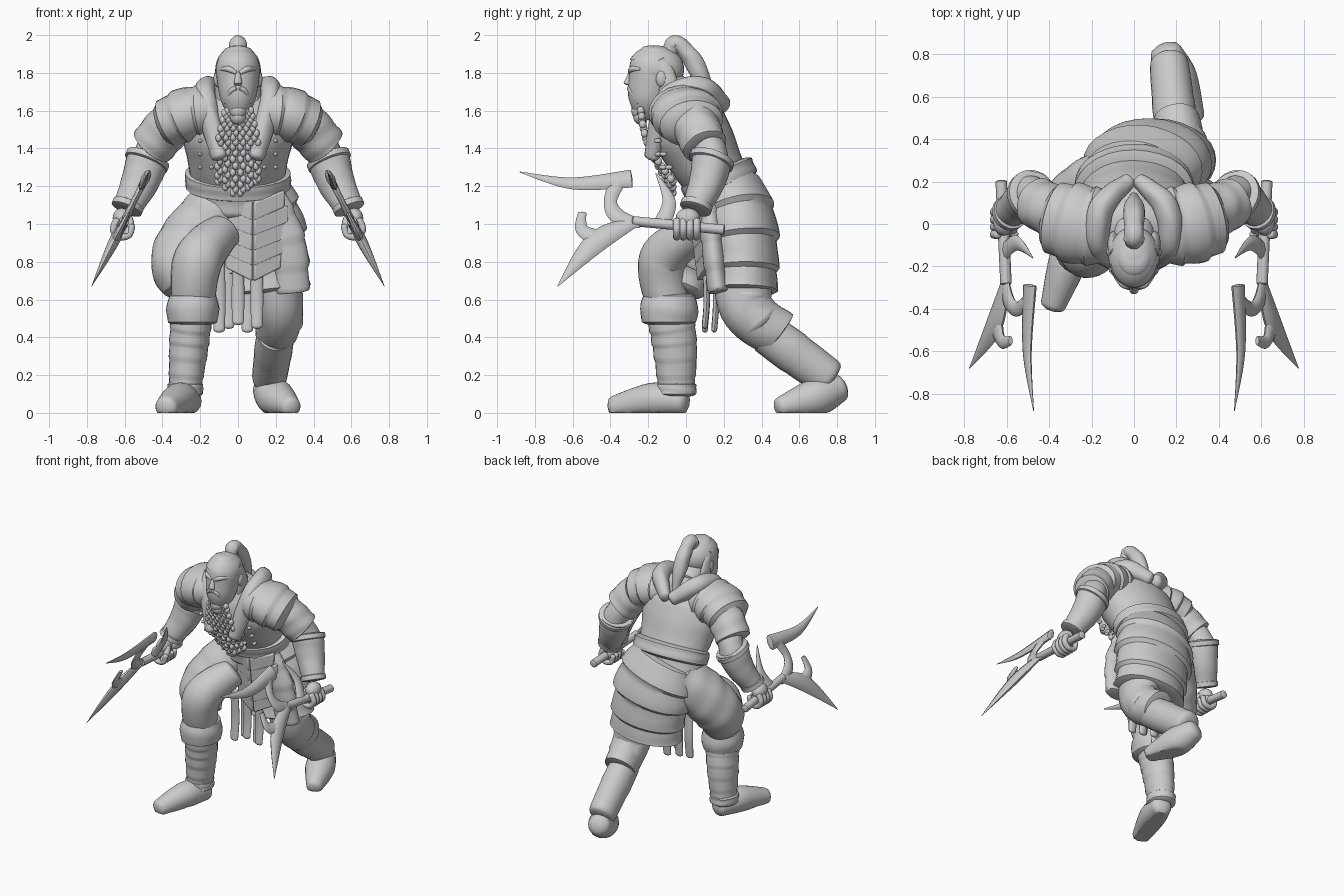
import bpy, bmesh, math
from mathutils import Vector, Matrix

old = bpy.data.objects.get("Cube")
if old:
    bpy.data.objects.remove(old, do_unlink=True)

GREY = (.6, .6, .6, 1)
mat = bpy.data.materials.new("plain grey")
mat.use_nodes = True
mat.diffuse_color = GREY
mat.node_tree.nodes["Principled BSDF"].inputs["Base Color"].default_value = GREY
AXIS_X, AXIS_Y, AXIS_Z = Matrix.Identity(3)


def finish(name, bm):
    """Turn the bmesh into a smooth object with sharp creases."""
    bmesh.ops.recalc_face_normals(bm, faces=bm.faces)
    mesh = bpy.data.meshes.new(name)
    bm.to_mesh(mesh)
    bm.free()
    mesh.materials.append(mat)
    mesh.shade_smooth()
    mesh.set_sharp_from_angle(angle=math.radians(40))
    ob = bpy.data.objects.new(name, mesh)
    bpy.context.collection.objects.link(ob)
    return ob


def spline(keys, t):
    """Point on a smooth curve through the keys, t from 0 to 1."""
    last = len(keys) - 1
    i = min(int(t * last), last - 1)
    f = t * last - i
    a, b, c, d = (Vector(keys[max(0, min(last, i + k))]) for k in (-1, 0, 1, 2))
    return b + f / 2 * (c - a + f * (2 * a - 5 * b + 4 * c - d + f * (3 * (b - c) + d - a)))


def tube(name, path, radii, squash=1, bands=0, ridge=.08, folds=0, dome=.25, ref=AXIS_X, flip=1, seg=28):
    """Oval tube along a path; bands make overlapping layers, folds make cloth creases."""
    path = [Vector((x * flip, y, z)) for x, y, z in path]
    sizes = [(r, 0) for r in radii]
    steps = max(10 * (len(path) - 1), bands * 6)
    rows = []
    for i in range(steps + 1):
        t = i / steps
        tangent = (spline(path, min(1, t + .02)) - spline(path, max(0, t - .02))).normalized()
        layer = 1 + ridge * ((t * bands) % 1 - .5) if bands else 1
        rows.append((spline(path, t), spline(sizes, t).x * layer, tangent))

    def rounded(row, side):
        centre, radius, tangent = row
        return [(centre + tangent * side * dome * radius * math.sin(w), radius * math.cos(w), tangent)
                for w in (.5, 1, 1.4)]

    rows = rounded(rows[0], -1)[::-1] + rows + rounded(rows[-1], 1)
    bm = bmesh.new()
    rings = []
    for j, (centre, radius, tangent) in enumerate(rows):
        wide = (ref - tangent * ref.dot(tangent)).normalized()
        deep = tangent.cross(wide) * squash
        ring = []
        for k in range(seg):
            w = k / seg * math.tau
            crease = 1 + folds * (math.sin(5 * w + j / 3) + math.sin(j + 2 * math.sin(w))) / 2
            co = centre + (wide * math.cos(w) + deep * math.sin(w)) * radius * crease
            co.z = max(co.z, 0)
            ring.append(bm.verts.new(co))
        rings.append(ring)
    for low, high in zip(rings, rings[1:]):
        for k in range(seg):
            nxt = (k + 1) % seg
            bm.faces.new((low[k], low[nxt], high[nxt], high[k]))
    bm.faces.new(rings[0])
    bm.faces.new(rings[-1])
    return finish(name, bm)


def blobs(name, centres, radii):
    """One mesh made of equal ellipsoids."""
    bm = bmesh.new()
    for centre in centres:
        bmesh.ops.create_uvsphere(bm, u_segments=14, v_segments=10, radius=1,
                                  matrix=Matrix.Translation(centre) @ Matrix.Diagonal((*radii, 1)))
    return finish(name, bm)


def plate(name, outline, origin, across, up, thick):
    """Flat outline thickened evenly to both sides, with softened edges."""
    bm = bmesh.new()
    half = across.cross(up).normalized() * thick / 2
    back, front = ([bm.verts.new(Vector(origin) + across * p + up * q + half * side) for p, q in outline]
                   for side in (-1, 1))
    bm.faces.new(back)
    bm.faces.new(front)
    for i in range(len(back)):
        bm.faces.new((back[i - 1], back[i], front[i], front[i - 1]))
    soft = finish(name, bm).modifiers.new("soft edge", "BEVEL")
    soft.width = thick / 6
    soft.segments = 2


# Torso, neck and belt
pelvis, waist, chest, collar = (0, .2, 1.1), (0, .15, 1.25), (0, .02, 1.5), (0, -.03, 1.67)
tube("torso", [pelvis, waist, chest, collar], (.25, .25, .29, .19), squash=.7, folds=.015)
tube("neck", [collar, (0, -.12, 1.75)], (.1, .09))
tube("belt", [(0, .19, 1.2), (0, .16, 1.27)], (.28, .28), squash=.73, dome=.1, folds=.01)
for side in (-1, 1):
    for row in range(3):
        studs = [(side * (.14 + .06 * k), .03 * k - .12 - .03 * row, 1.3 + .07 * row) for k in range(2)]
        blobs("vest_stud", studs, (.012, .02, .012))

# Head and face
tube("head", [(0, -.23, 1.57), (0, -.18, 1.75), (0, -.15, 1.91)], (.04, .09, .11, .115, .08), squash=1.15, dome=.4)
tube("nose", [(0, -.29, 1.8), (0, -.31, 1.74)], (.014, .022), seg=14)
blobs("lips", [(0, -.28, z) for z in (1.65, 1.69)], (.035, .02, .012))
blobs("chin_beard", [(0, -.25, 1.6), (0, -.24, 1.57)], (.045, .04, .045))
for side in (1, -1):
    tube("brow", [(.01, -.295, 1.8), (.05, -.285, 1.82), (.09, -.24, 1.82)], (.012, .016, .01),
         flip=side, ref=AXIS_Z, seg=12)
    tube("moustache", [(.01, -.3, 1.72), (.04, -.29, 1.7), (.06, -.25, 1.64)], (.014, .012),
         flip=side, ref=AXIS_Z, seg=12)
    blobs("ear", [(side * .11, -.13, 1.77)], (.02, .03, .045))
    tube("side_hair", [(.09, -.15, 1.86), (.1, -.1, 1.77), (.09, -.08, 1.65)], (.022, .028), squash=2,
         flip=side, folds=.05)

# Hair cap, cut open over the face, with the topknot
bm = bmesh.new()
bmesh.ops.create_uvsphere(bm, u_segments=32, v_segments=24, radius=1,
                          matrix=Matrix.Translation((0, -.16, 1.82)) @ Matrix.Diagonal((.12, .15, .125, 1)))
bmesh.ops.delete(bm, geom=[v for v in bm.verts if v.co.y < -.19 and v.co.z < 1.86], context="VERTS")
finish("hair_cap", bm)
tube("topknot", [(0, -.09, 1.9), (0, -.05, 1.955), (0, .04, 1.86), (0, .13, 1.66)], (.04, .045, .045, .05, .02),
     folds=.04, dome=.5)
blobs("hair_tie", [(0, -.07, 1.95)], (.05, .035, .04))

# Beard braids, spreading from the chin to the belly
for i in range(6):
    spread = i - 2.5
    strand = [(.025 * spread, -.24, 1.6), (.04 * spread, -.2, 1.42), (.04 * spread, -.07, 1.15 + .03 * abs(spread))]
    zigzag = [spline(strand, k / 17) + AXIS_X * .007 * (-1) ** k for k in range(18)]
    blobs("braid", zigzag, (.017, .02, .022))

# Layered skirt, front chevrons and hanging straps
tube("skirt", [(0, .23, 1.2), (.06, .28, 1), (.1, .3, .8), (.12, .3, .64)], (.25, .29, .27, .26), squash=.7,
     bands=4, ridge=.1, dome=.05, folds=.01)
tube("side_tasset", [(.18, .12, 1.14), (.26, .14, .9), (.29, .17, .64)], (.08, .1, .09), squash=.6,
     bands=4, ridge=.12, dome=.05)
apron_x = .08
for i in range(5):
    reach = .19 - .02 * abs(i - 1.5)
    for side in (1, -1):
        plate("chevron", [(0, 0), (reach, .06), (reach, -.03), (0, -.1)],
              (apron_x, .03 + .01 * i, 1.12 - .08 * i), Vector((side, .35, 0)), Vector((0, -.1, 1)), .05)
plate("front_apron", [(-.17, .3), (.17, .3), (.15, -.05), (0, -.15), (-.14, -.05)], (apron_x, .12, .85),
      AXIS_X, AXIS_Z, .06)
for i in range(5):
    x, y = .05 * i - .1, .1 + .05 * (i % 2)
    tube("hanging_strap", [(x, y, .8), (x, y + .01, .6), (x, y, .44 + .02 * (i % 3))], (.03, .034, .03), squash=.5,
         dome=.5, seg=12)

# Front leg
front_knee, front_ankle = Vector((-.24, -.09, .55)), Vector((-.28, -.05, .12))
tube("front_breeches", [(-.1, .22, 1.1), (-.22, .13, .95), (-.3, .03, .79), (-.27, -.02, .66)],
     (.15, .17, .165, .12), squash=1, folds=.03)
tube("front_thigh", [(-.08, .05, .96), (-.21, -.12, .81), front_knee], (.1, .13, .11), folds=.015)
tube("front_knee_cuff", [front_knee + AXIS_Z * .07, front_knee - AXIS_Z * .07], (.125, .14, .13), squash=1.1,
     folds=.015, dome=.15)
tube("front_shin", [front_knee, (-.26, -.06, .36), front_ankle], (.11, .105, .085), squash=1.13,
     bands=6, ridge=.05, folds=.01)
tube("front_boot", [(-.26, -.02, .06), (-.31, -.17, .07), (-.38, -.38, .03)], (.07, .09, .06), dome=.5)
tube("front_ankle_wrap", [front_ankle + AXIS_Z * .03, front_ankle - AXIS_Z * .02], (.095, .095), squash=1.1,
     dome=.2, folds=.02)

# Rear leg
rear_hip, rear_knee = Vector((.16, .29, .9)), Vector((.22, .32, .56))
rear_cuff, rear_ankle = Vector((.2, .49, .42)), Vector((.165, .76, .18))
tube("rear_thigh", [rear_hip, rear_knee, rear_cuff], (.15, .125, .11), squash=1.15, folds=.015, dome=.08)
tube("rear_knee_plate", [rear_knee + AXIS_Z * .07, rear_knee, (.22, .39, .48)], (.125, .125), dome=.4)
tube("rear_shin", [rear_cuff - AXIS_Y * .06, rear_ankle], (.1, .1, .09), squash=1.12, bands=2, ridge=.04)
tube("rear_boot", [(.15, .81, .13), (.2, .68, .08), (.28, .5, .03)], (.075, .1, .055), dome=.5)

# Arms, shoulder guards, collar and weapons, the same on each side
shoulder, elbow, wrist = Vector((.28, .02, 1.58)), Vector((.475, .14, 1.35)), Vector((.59, .05, 1.08))
grip = Vector((.61, 0, .98))


def weapon_point(y, z):
    """Point in the leaning plane that holds the whole weapon."""
    return grip + Vector((-.5 * (z - 1), y, z - grip.z))


WEAPON = {
    "upper_blade": ([(-.29, 1.24), (-.6, 1.215), (-.88, 1.275)], (.06, .04, .003)),
    "blade_stem": ([(-.36, 1.23), (-.4, 1.12), (-.36, 1.04), (-.24, 1)], (.05, .04, .05, .03)),
    "lower_blade": ([(-.28, 1.01), (-.48, .9), (-.68, .67)], (.04, .07, .003)),
    "blade_hook": ([(-.46, .92), (-.55, .97), (-.55, 1.06)], (.06, .04, .025)),
    "hand_spur": ([(-.13, 1), (-.09, 1.12), (-.16, 1.27)], (.05, .04, .003)),
}
for side in (1, -1):
    tube("collar_roll", [(.1, -.18, 1.36), (.17, -.1, 1.65), (.15, .08, 1.71), (.03, .2, 1.63)],
         (.045, .065, .07, .045), squash=.85, flip=side, ref=AXIS_Z, folds=.04, dome=.5)
    tube("shoulder_guard", [(.13, -.02, 1.6), (.26, 0, 1.58), (.38, .03, 1.53)], (.17, .19, .165), squash=.77,
         flip=side, ref=AXIS_Y, bands=3)
    tube("sleeve", [shoulder, (.38, .06, 1.5), (.46, .1, 1.41)], (.13, .12), flip=side, folds=.03, dome=.1)
    tube("elbow", [(.4, .08, 1.48), elbow, (.5, .14, 1.27)], (.09, .08), flip=side, folds=.03)
    tube("bracer", [elbow, (.52, .11, 1.22), wrist], (.115, .1, .075), squash=.95, flip=side, folds=.015, dome=.05)
    for where, size in ((0, .12), (.9, .085)):
        rim = elbow.lerp(wrist, where)
        tube("bracer_rim", [rim, rim + (wrist - elbow) * .1], (size, size), flip=side, dome=.1)

    # Fist closed around the handle
    blobs("palm", [(side * .615, .01, z) for z in (.99, 1.03)], (.05, .065, .055))
    for k in range(4):
        curl = [math.radians(50 - 60 * n) for n in range(5)]
        knuckle = grip + AXIS_Y * .035 * (k - 1.4)
        tube("finger", [knuckle + Vector((math.cos(w), 0, math.sin(w))) * .05 for w in curl], (.021, .018),
             flip=side, ref=AXIS_Y, seg=10, dome=.6)
    tube("thumb", [(.58, 0, 1.03), (.57, -.03, .99), (.59, -.05, .95)], (.023, .018), flip=side, seg=10, dome=.6)

    # Leaning double-bladed weapon
    tube("weapon_handle", [weapon_point(.2, .97), weapon_point(-.28, 1.015)], (.027, .027), flip=side, seg=14)
    normal = Vector((side, 0, .5)).normalized()
    for part, (curve, widths) in WEAPON.items():
        tube(part, [weapon_point(y, z) for y, z in curve], [w * .4 for w in widths], squash=2.2,
             flip=side, ref=normal, seg=8)
